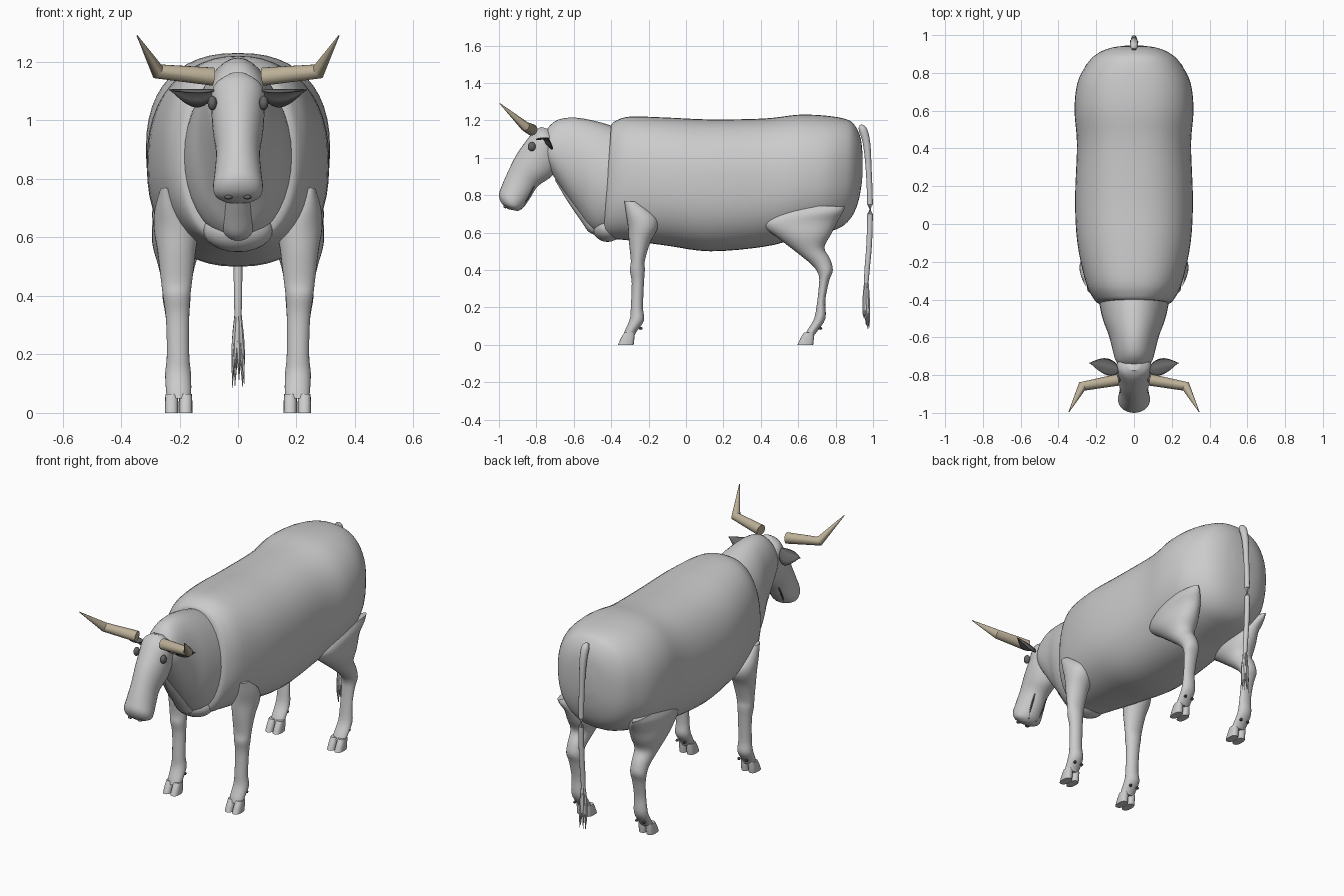
import bpy, bmesh, math, random
from mathutils import Vector

random.seed(4)
if "Cube" in bpy.data.objects:
    bpy.data.objects.remove(bpy.data.objects["Cube"], do_unlink=True)


def material(name, r, g, b):
    m = bpy.data.materials.new(name)
    m.use_nodes = True
    m.diffuse_color = (r, g, b, 1)
    m.node_tree.nodes["Principled BSDF"].inputs["Base Color"].default_value = (r, g, b, 1)
    return m


HIDE = material("grey hide", 0.6, 0.6, 0.6)
HORN = material("tan horn", 0.5, 0.43, 0.31)
DARK = material("dark grey", 0.13, 0.13, 0.13)


def finish(name, bm, mat, angle=40):
    bmesh.ops.recalc_face_normals(bm, faces=bm.faces)
    me = bpy.data.meshes.new(name)
    bm.to_mesh(me)
    bm.free()
    me.materials.append(mat)
    ob = bpy.data.objects.new(name, me)
    bpy.context.collection.objects.link(ob)
    bpy.ops.object.select_all(action='DESELECT')
    ob.select_set(True)
    bpy.context.view_layer.objects.active = ob
    bpy.ops.object.shade_smooth_by_angle(angle=math.radians(angle))
    return ob


def smooth_rows(rows, steps):
    """Catmull-Rom interpolation through rows of numbers."""
    rows = [Vector(r) for r in rows]
    out = []
    for i in range(len(rows) - 1):
        b, c = rows[i], rows[i + 1]
        a, d = rows[max(i - 1, 0)], rows[min(i + 2, len(rows) - 1)]
        for k in range(steps):
            t = k / steps
            out.append(b + (c - a) * t / 2 + (2 * a - 5 * b + 4 * c - d) * t * t / 2
                       + (3 * b - a - 3 * c + d) * t ** 3 / 2)
    return out + [rows[-1]]


def skin(bm, rings):
    """Join rings of points with quads and close both ends."""
    rings = [[bm.verts.new(p) for p in r] for r in rings]
    n = len(rings[0])
    for r, q in zip(rings, rings[1:]):
        for i in range(n):
            bm.faces.new((r[i], r[(i + 1) % n], q[(i + 1) % n], q[i]))
    bm.faces.new(rings[0])
    bm.faces.new(rings[-1])


def loft(name, rows, mat=HIDE, side=1, power=2.0, steps=4, n=28):
    """Each row: y, z of one edge, y, z of the opposite edge, half width, centre x."""
    bm = bmesh.new()
    rings = []
    for y1, z1, y2, z2, w, x in smooth_rows(rows, steps):
        ring = []
        for i in range(n):
            a = math.tau * i / n
            c, s = math.cos(a), math.sin(a)
            u = math.copysign(abs(c) ** (2 / power), c)
            v = math.copysign(abs(s) ** (2 / power), s)
            ring.append((side * (x + w * v), (y1 + y2) / 2 + u * (y1 - y2) / 2,
                         (z1 + z2) / 2 + u * (z1 - z2) / 2))
        rings.append(ring)
    skin(bm, rings)
    return finish(name, bm, mat)


def tube(name, rows, mat, steps=4, n=12):
    """Each row: x, y, z, radius."""
    bm = bmesh.new()
    rows = smooth_rows(rows, steps)
    rings = []
    for i, row in enumerate(rows):
        t = rows[min(i + 1, len(rows) - 1)].to_3d() - rows[max(i - 1, 0)].to_3d()
        q = t.to_track_quat('Z', 'X')
        rings.append([row.to_3d() + q @ Vector((math.cos(math.tau * k / n), math.sin(math.tau * k / n), 0)) * row[3]
                      for k in range(n)])
    skin(bm, rings)
    return finish(name, bm, mat, 35)


def ball(name, loc, size, mat, seg=16):
    bm = bmesh.new()
    bmesh.ops.create_uvsphere(bm, u_segments=seg, v_segments=seg // 2, radius=1)
    bmesh.ops.scale(bm, vec=size, verts=bm.verts)
    bmesh.ops.translate(bm, vec=loc, verts=bm.verts)
    return finish(name, bm, mat)


# Barrel body
loft("body", [
    (-.40, 1.175, -.44, .60, .18, 0), (-.38, 1.195, -.42, .57, .21, 0),
    (-.30, 1.22, -.32, .56, .255, 0), (-.1, 1.215, -.1, .53, .30, 0),
    (.13, 1.205, .13, .50, .312, 0), (.42, 1.21, .42, .525, .302, 0),
    (.6, 1.23, .6, .57, .315, 0), (.75, 1.225, .74, .60, .30, 0),
    (.86, 1.205, .83, .63, .25, 0), (.905, 1.17, .89, .69, .2, 0),
    (.935, 1.1, .925, .78, .13, 0), (.945, 1.0, .942, .88, .05, 0)], power=2.35, n=48)

# Neck, dewlap and brisket
loft("neck", [
    (-.76, 1.12, -.74, .95, .08, 0), (-.73, 1.17, -.70, .89, .10, 0),
    (-.68, 1.205, -.64, .80, .115, 0), (-.6, 1.215, -.57, .70, .135, 0),
    (-.5, 1.2, -.51, .62, .165, 0), (-.38, 1.165, -.44, .59, .185, 0),
    (-.3, 1.12, -.3, .62, .19, 0)], n=36)
loft("dewlap", [
    (-.69, .92, -.70, .88, .015, 0), (-.6, .84, -.635, .77, .035, 0),
    (-.52, .74, -.56, .66, .05, 0), (-.46, .68, -.515, .60, .055, 0),
    (-.42, .66, -.45, .58, .05, 0)])
ball("brisket", (0, -.42, .625), (.12, .08, .075), HIDE, 24)

# Head
loft("head", [
    (-.775, 1.165, -.725, 1.15, .03, 0), (-.815, 1.14, -.68, 1.08, .086, 0),
    (-.87, 1.07, -.68, .97, .09, 0), (-.91, 1.01, -.72, .90, .085, 0),
    (-.95, .93, -.79, .85, .075, 0), (-.985, .85, -.83, .79, .08, 0),
    (-1.0, .80, -.86, .745, .085, 0), (-.985, .755, -.88, .725, .075, 0),
    (-.95, .725, -.90, .715, .04, 0)], n=32)

# Tail with a tuft of tapering strands
tube("tail", [(0, .925, 1.165, .012), (0, .945, 1.15, .022), (0, .965, 1.08, .02), (0, .976, .95, .016),
              (0, .984, .75, .015), (0, .98, .55, .015), (0, .968, .4, .014), (0, .962, .3, .011)], HIDE)
for i in range(9):
    a = math.tau * i / 9
    dx, dy, tip = math.cos(a), math.sin(a), random.uniform(.08, .16)
    tube("tail_tuft", [(dx * .006, .965 + dy * .006, .35, .005), (dx * .014, .963 + dy * .012, .23, .009),
                       (dx * .021, .965 + dy * .018, tip, .001)], HIDE, 3, 6)

for s, label in ((1, "left"), (-1, "right")):
    # Horn with a sharp bend
    tube(label + "_horn", [(s * .085, -.825, 1.15, .031), (s * .275, -.86, 1.168, .026),
                           (s * .345, -.995, 1.29, .002)], HORN, 1, 20)

    # Leaf shaped ear, curled down at the back
    bm = bmesh.new()
    grid = []
    for i in range(11):
        u = i / 10
        prof = .35 * (1 - u) + .85 * math.sin(math.pi * u ** .8)
        grid.append([bm.verts.new((s * (.08 + .155 * u), -.77 + .035 * u + .042 * prof * v,
                                   1.108 - .05 * prof * max(v, 0) ** 2 - .008 * prof * v * v))
                     for v in [k / 4 - 1 for k in range(9)]])
    for r, q in zip(grid, grid[1:]):
        for k in range(8):
            bm.faces.new((r[k], r[k + 1], q[k + 1], q[k]))
    ear = finish(label + "_ear", bm, DARK)
    ear.modifiers.new("thickness", 'SOLIDIFY').thickness = .006

    # Eye, nostril and mouth line
    ball(label + "_eye", (s * .088, -.825, 1.06), (.016, .021, .025), DARK)
    ball(label + "_nostril", (s * .032, -.965, .738), (.014, .012, .008), DARK)
    tube(label + "_mouth_line", [(s * .04, -.812, .85, .004), (s * .04, -.838, .80, .005),
                                 (s * .035, -.866, .755, .005), (s * .025, -.885, .727, .004)], DARK, 3, 6)

    # Front leg, from shoulder to pastern
    loft(label + "_front_leg", [
        (-.33, .77, -.27, .765, .015, .25), (-.32, .70, -.17, .69, .05, .235),
        (-.31, .63, -.15, .63, .075, .213), (-.305, .55, -.19, .55, .065, .21),
        (-.295, .45, -.22, .45, .053, .21), (-.30, .40, -.22, .40, .047, .21),
        (-.29, .33, -.225, .33, .04, .207), (-.295, .2, -.23, .2, .038, .205),
        (-.30, .14, -.225, .13, .044, .205), (-.325, .08, -.265, .07, .043, .203),
        (-.335, .05, -.275, .05, .04, .203)], side=s)

    # Hind leg, from thigh over the hock to the pastern
    loft(label + "_hind_leg", [
        (.56, .745, .85, .74, .03, .245), (.46, .69, .84, .71, .06, .232),
        (.41, .64, .81, .66, .08, .213), (.50, .565, .775, .59, .083, .21),
        (.61, .48, .74, .52, .062, .21), (.68, .42, .77, .46, .05, .21),
        (.71, .37, .785, .40, .047, .21), (.71, .31, .765, .34, .04, .207),
        (.70, .22, .745, .24, .037, .205), (.685, .14, .745, .14, .042, .205),
        (.65, .08, .70, .07, .042, .203), (.635, .05, .685, .05, .04, .203)], side=s)

    # Cloven hooves and dew claws
    for part, y in (("front", -.36), ("hind", .6)):
        for x in (.179, .227):
            loft(label + "_" + part + "_hoof", [
                (y + .03, .065, y + .085, .065, .021, x), (y + .012, .035, y + .084, .035, .023, x),
                (y - .004, 0, y + .08, 0, .0235, x)], side=s, power=2.6, steps=2, n=16)
            ball(label + "_" + part + "_dew_claw", (s * x, y + .118, .088), (.009, .011, .008), DARK, 8)
